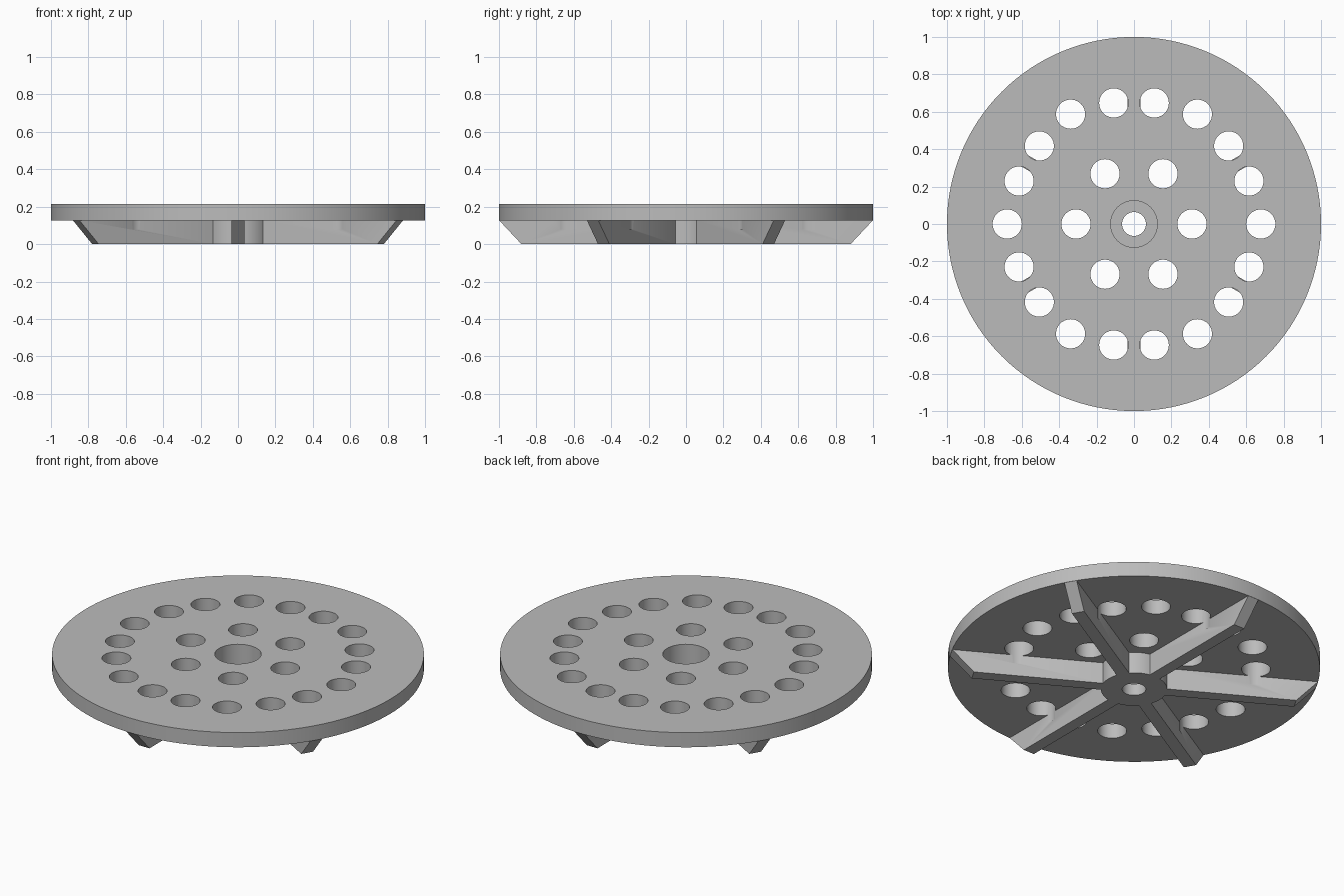
import bpy
import bmesh
from math import radians
from mathutils import Matrix, Vector

cube = bpy.data.objects.get("Cube")
if cube:
    bpy.data.objects.remove(cube, do_unlink=True)

PLATE_BOTTOM, PLATE_TOP = 0.127, 0.214
HOLE_RADIUS = 0.078

grey = bpy.data.materials.new("plain grey")
grey.use_nodes = True
colour = (0.5, 0.5, 0.5, 1)
grey.diffuse_color = colour
grey.node_tree.nodes["Principled BSDF"].inputs["Base Color"].default_value = colour


def finish(name, bm):
    bmesh.ops.recalc_face_normals(bm, faces=bm.faces)
    mesh = bpy.data.meshes.new(name)
    bm.to_mesh(mesh)
    bm.free()
    mesh.materials.append(grey)
    obj = bpy.data.objects.new(name, mesh)
    bpy.context.collection.objects.link(obj)
    return obj


def add_cylinder(bm, radius, low, high, segments, x=0, y=0):
    place = Matrix.Translation((x, y, (low + high) / 2))
    bmesh.ops.create_cone(bm, cap_ends=True, segments=segments, radius1=radius,
                          radius2=radius, depth=high - low, matrix=place)


def cylinder(name, radius, low, high, segments):
    bm = bmesh.new()
    add_cylinder(bm, radius, low, high, segments)
    return finish(name, bm)


def rib(angle):
    # Side profile with a slanted outer end, extruded to the rib width
    bm = bmesh.new()
    half = 0.035
    top = PLATE_BOTTOM + 0.02
    profile = [(0.1, 0), (0.88, 0), (0.999, PLATE_BOTTOM), (0.98, top), (0.1, top)]
    face = bm.faces.new([bm.verts.new((r, -half, z)) for r, z in profile])
    out = bmesh.ops.extrude_face_region(bm, geom=[face])
    moved = [v for v in out["geom"] if isinstance(v, bmesh.types.BMVert)]
    bmesh.ops.translate(bm, verts=moved, vec=(0, 2 * half, 0))
    bm.transform(Matrix.Rotation(radians(angle), 4, "Z"))
    return finish("rib", bm)


def combine(target, other, operation):
    other.hide_render = True
    mod = target.modifiers.new(operation.lower(), "BOOLEAN")
    mod.operation = operation
    mod.solver = "EXACT"
    mod.object = other
    bpy.context.view_layer.objects.active = target
    bpy.ops.object.modifier_apply(modifier=mod.name)
    bpy.data.objects.remove(other, do_unlink=True)


# Round plate with the hub and six ribs beneath it
drain_plate = cylinder("drain_plate", 1, PLATE_BOTTOM, PLATE_TOP, 128)
combine(drain_plate, cylinder("hub", 0.178, 0, PLATE_BOTTOM + 0.03, 64), "UNION")
for i in range(6):
    combine(drain_plate, rib(30 + 60 * i), "UNION")

# Inner ring of six holes, outer ring of eighteen spaced clear of the ribs
holes = bmesh.new()
for i in range(6):
    for radius, angle in ((0.31, 0), (0.678, 0), (0.656, 20.5), (0.656, 39.5)):
        spot = Matrix.Rotation(radians(60 * i + angle), 3, "Z") @ Vector((radius, 0, 0))
        add_cylinder(holes, HOLE_RADIUS, PLATE_BOTTOM - 0.05, PLATE_TOP + 0.05, 40,
                     spot.x, spot.y)
combine(drain_plate, finish("hole_cutter", holes), "DIFFERENCE")

# Stepped screw hole through the centre
combine(drain_plate, cylinder("recess_cutter", 0.125, 0.07, 0.3, 48), "DIFFERENCE")
combine(drain_plate, cylinder("bore_cutter", 0.064, -0.1, 0.2, 40), "DIFFERENCE")

# Smooth the round walls, keep the rims sharp
bpy.ops.object.select_all(action="DESELECT")
drain_plate.select_set(True)
bpy.context.view_layer.objects.active = drain_plate
bpy.ops.object.shade_smooth_by_angle(angle=radians(30))
